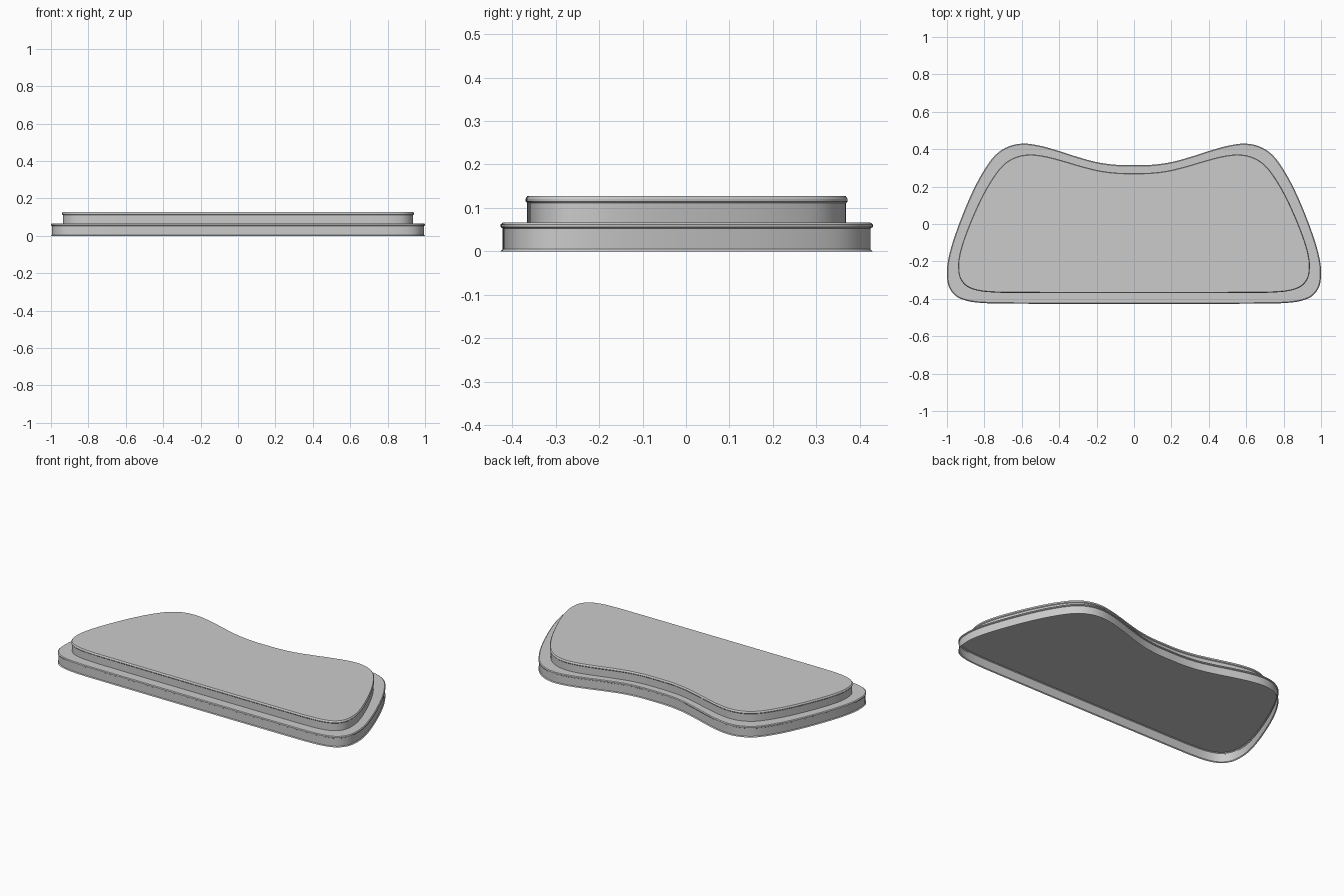
import bpy, bmesh
from mathutils import Vector

if "Cube" in bpy.data.objects:
    bpy.data.objects.remove(bpy.data.objects["Cube"])

# Right half of the outline, from back centre round to front centre
HALF = [(0, .315), (.1, .317), (.2, .331), (.3, .358), (.4, .39), (.5, .418), (.59, .43),
        (.67, .415), (.74, .37), (.8, .29), (.86, .18), (.92, .04), (.97, -.10), (.995, -.20),
        (1.0, -.27), (.99, -.335), (.95, -.387), (.88, -.414), (.78, -.424), (.65, -.426),
        (.3, -.427), (0, -.427)]
PTS = [Vector(p) for p in HALF] + [Vector((-x, y)) for x, y in HALF[-2:0:-1]]


def smooth_outline(pts, steps=4):
    n, out = len(pts), []
    for i in range(n):
        a, b, c, d = (pts[(i + k) % n] for k in (-1, 0, 1, 2))
        for s in range(steps):
            t = s / steps
            out.append(.5 * (2 * b + (c - a) * t + (2 * a - 5 * b + 4 * c - d) * t * t
                             + (3 * b - a - 3 * c + d) * t ** 3))
    return out


OUTLINE = smooth_outline(PTS)


def inset(pts, dist):
    n, out = len(pts), []
    for i in range(n):
        t = (pts[(i + 1) % n] - pts[i - 1]).normalized()
        out.append(pts[i] + Vector((t.y, -t.x)) * dist)   # outline runs clockwise
    return out


def tier(name, sx, sy, profile):
    """Open-bottomed shell: stacked (inset, height) rings closed by a top face."""
    base = [Vector((p.x * sx, p.y * sy)) for p in OUTLINE]
    bm = bmesh.new()
    rings = [[bm.verts.new((p.x, p.y, z)) for p in inset(base, d)] for d, z in profile]
    n = len(base)
    for lo, hi in zip(rings, rings[1:]):
        for i in range(n):
            j = (i + 1) % n
            bm.faces.new((lo[j], lo[i], hi[i], hi[j]))
    bm.faces.new(rings[-1][::-1])
    bm.normal_update()
    me = bpy.data.meshes.new(name)
    bm.to_mesh(me)
    bm.free()
    ob = bpy.data.objects.new(name, me)
    bpy.context.collection.objects.link(ob)
    bpy.ops.object.select_all(action='DESELECT')
    ob.select_set(True)
    bpy.context.view_layer.objects.active = ob
    bpy.ops.object.shade_smooth_by_angle(angle=.5)


# Lower step with a flared foot and a lipped edge
tier("lower_step", 1, 1, [(0, 0), (.005, .005), (.005, .053), (0, .056), (0, .062), (.005, .066)])
# Smaller upper step with a lipped edge
tier("upper_step", .94, .865, [(.004, .066), (.004, .111), (0, .115), (0, .121), (.004, .127)])
